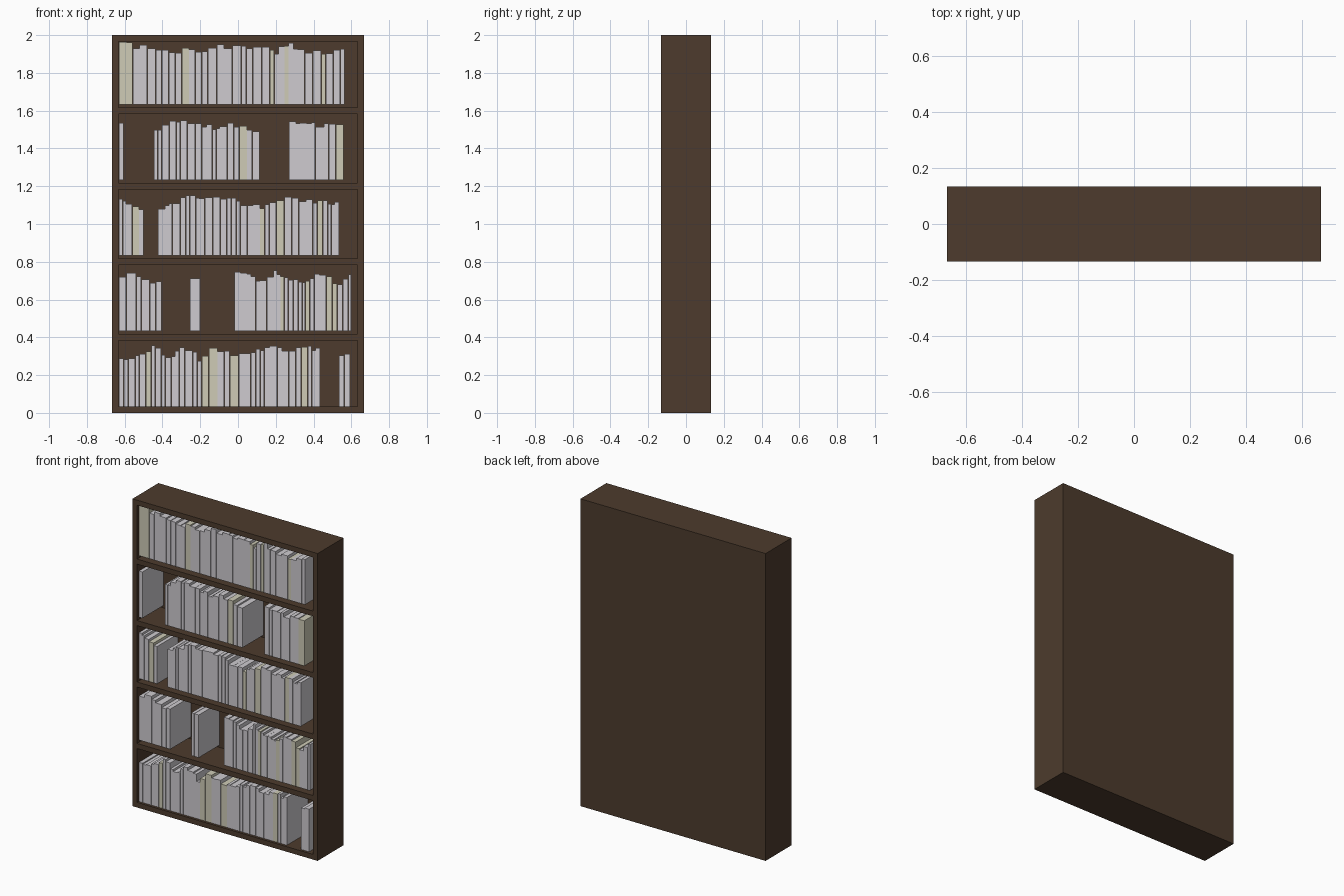
import bpy
import bmesh
import random
from mathutils import Matrix, Vector

random.seed(7)
cube = bpy.data.objects.get("Cube")
if cube:
    bpy.data.objects.remove(cube, do_unlink=True)

W, D, H, T = 1.333, 0.267, 2.0, 0.0333   # case size and board thickness
PITCH = 0.4                              # shelf spacing
INNER = W / 2 - T
BACK = D / 2 - T                         # front of the back panel
BOOK_FRONT = -0.117


def make_material(name, color):
    mat = bpy.data.materials.new(name)
    mat.use_nodes = True
    mat.diffuse_color = (*color, 1)
    mat.node_tree.nodes["Principled BSDF"].inputs["Base Color"].default_value = (*color, 1)
    return mat


wood = make_material("dark_wood", (0.074, 0.044, 0.026))
white = make_material("pale_book", (0.62, 0.6, 0.63))
cream = make_material("cream_book", (0.62, 0.6, 0.47))


def add_box(bm, low, high, index=0):
    low, high = Vector(low), Vector(high)
    matrix = Matrix.Translation((low + high) / 2) @ Matrix.Diagonal((*(high - low), 1))
    verts = bmesh.ops.create_cube(bm, size=1, matrix=matrix)["verts"]
    for face in {f for v in verts for f in v.link_faces}:
        face.material_index = index


def finish(bm, name, *mats):
    mesh = bpy.data.meshes.new(name)
    bm.to_mesh(mesh)
    bm.free()
    for mat in mats:
        mesh.materials.append(mat)
    obj = bpy.data.objects.new(name, mesh)
    bpy.context.collection.objects.link(obj)


def board(name, low, high):
    bm = bmesh.new()
    add_box(bm, low, high)
    finish(bm, name, wood)


# Case: sides, top, base, back and four shelves
F, B = -D / 2, D / 2
board("right_side", (-W / 2, F, 0), (-INNER, B, H))
board("left_side", (INNER, F, 0), (W / 2, B, H))
board("top_board", (-INNER, F, H - T), (INNER, B, H))
board("base_board", (-INNER, F, 0), (INNER, B, T))
board("back_panel", (-INNER, BACK, T), (INNER, B, H - T))
for i in range(1, 5):
    z = i * PITCH
    board(f"shelf_{i}", (-INNER, F, z - T / 2), (INNER, BACK, z + T / 2))


def height_at(x, heights):
    # Book height interpolated along the shelf
    t = (x + 0.6) / 1.2 * (len(heights) - 1)
    t = min(max(t, 0), len(heights) - 1.001)
    k = int(t)
    return (heights[k] + (heights[k + 1] - heights[k]) * (t - k)) / 100


def fill_shelf(level, runs, heights, cream_at):
    # Runs of (start, end, number of books) with uneven thickness
    bm = bmesh.new()
    z = level * PITCH + T
    for start, end, count in runs:
        parts = [random.uniform(0.6, 1.5) for _ in range(count)]
        x = start
        for part in parts:
            x2 = x + (end - start) * part / sum(parts)
            tall = height_at((x + x2) / 2, heights) + random.uniform(-0.015, 0.015)
            tint = int(any(x <= c < x2 for c in cream_at))
            add_box(bm, (x + 0.001, BOOK_FRONT, z), (x2 - 0.001, BACK - 0.002, z + tall), tint)
            x = x2
    finish(bm, f"books_on_level_{level + 1}", white, cream)


# Books, bottom level to top level
fill_shelf(0, [(-0.632, 0.435, 36), (0.535, 0.595, 2)],
           [25, 27, 32, 25, 32, 25, 31, 29, 27, 30, 32, 28, 32, 30, 24, 30],
           [-0.47, -0.18, -0.14, -0.03, 0.335])
fill_shelf(1, [(-0.632, -0.405, 6), (-0.255, -0.2, 2), (-0.02, 0.6, 24)],
           [30, 30, 25, 25, 29, 26, 27, 30, 30, 26, 32, 28, 27, 32, 24, 31],
           [0.24, 0.36, 0.49, 0.52])
fill_shelf(2, [(-0.632, -0.5, 5), (-0.425, 0.535, 32)],
           [30, 25, 25, 26, 30, 31, 32, 30, 26, 26, 27, 31, 29, 28, 27, 27],
           [-0.535, 0.14, 0.225, 0.42])
fill_shelf(3, [(-0.632, -0.605, 1), (-0.445, 0.115, 18), (0.27, 0.56, 9)],
           [31, 30, 25, 32, 31, 30, 27, 29, 27, 25, 30, 31, 30, 29, 31, 27],
           [0.01, 0.54])
fill_shelf(4, [(-0.632, 0.565, 34)],
           [32, 30, 30, 26, 30, 28, 31, 31, 31, 31, 28, 31, 29, 27, 29, 27],
           [-0.62, -0.58, -0.26, 0.175, 0.25, 0.45])
